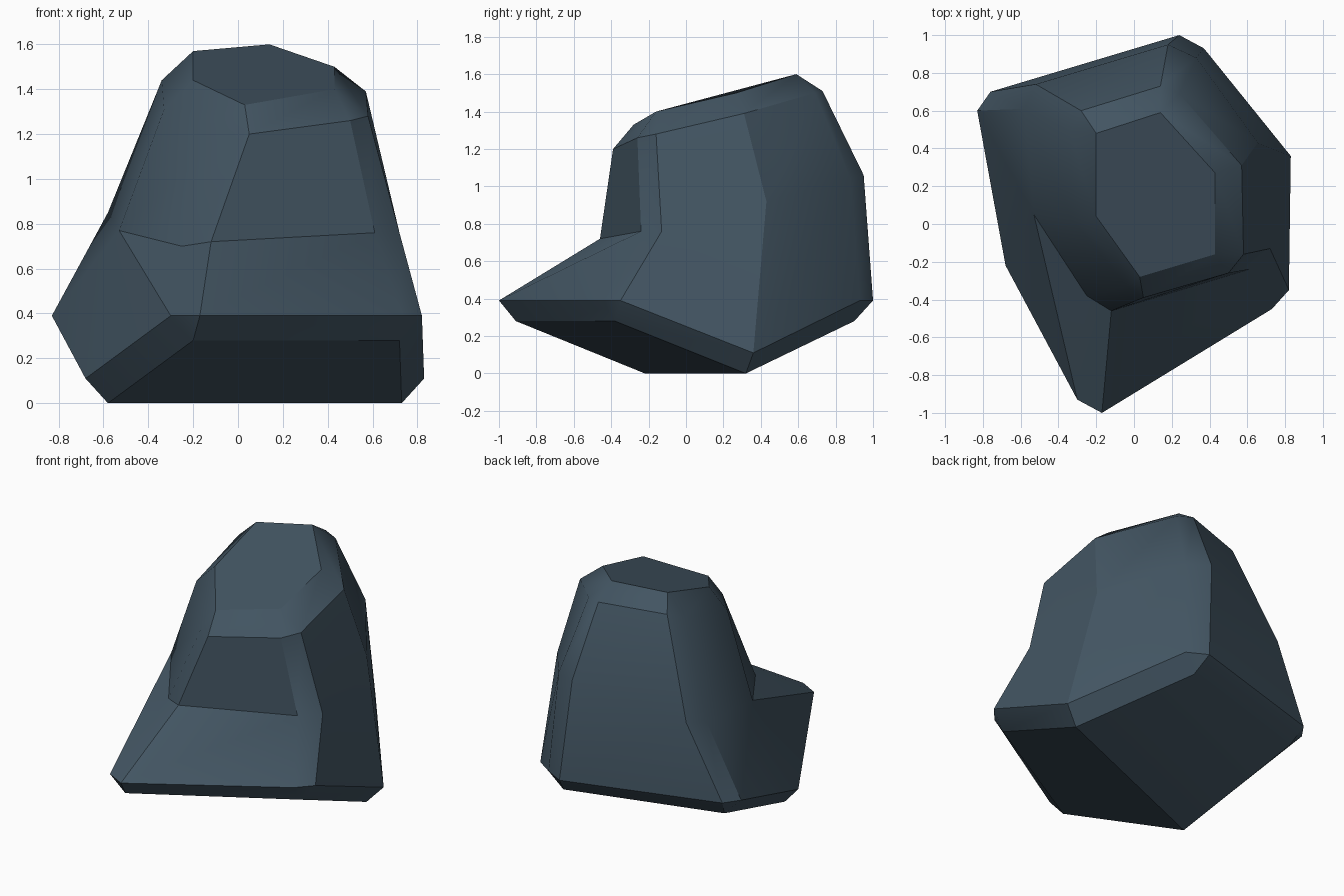
import bpy, bmesh

if "Cube" in bpy.data.objects:
    bpy.data.objects.remove(bpy.data.objects["Cube"])

# Five rings of ten points, from the underside to the crown; each of the five
# chamfered corners has two points, which coincide in the first and last ring.
f1, r2, b = (-.20, -.91, .28), (.72, -.38, .28), (.73, .32, 0)
k3, l3, a = (.28, .90, .28), (-.72, .62, .28), (-.58, -.22, 0)
underside = [f1, f1, r2, r2, b, k3, k3, l3, l3, a]
widest = [(-.30, -.93, .39), (-.17, -1.0, .39), (.73, -.45, .39), (.82, -.35, .39),
          (.83, .36, .11), (.37, .93, .39), (.24, 1.0, .39), (-.76, .70, .39),
          (-.83, .60, .39), (-.68, -.22, .11)]
ledge = [(-.25, -.38, .70), (-.12, -.46, .72), (.61, -.24, .76), (.72, -.13, .76),
         (.655, .43, .92), (.33, .88, 1.04), (.18, .95, 1.06), (-.52, .74, .88),
         (-.58, .61, .85), (-.53, .05, .77)]
shoulder = [(-.04, -.33, 1.21), (.05, -.39, 1.20), (.50, -.26, 1.26), (.58, -.16, 1.28),
            (.57, .31, 1.39), (.24, .69, 1.50), (.14, .73, 1.51), (-.28, .60, 1.49),
            (-.34, .49, 1.44), (-.33, .03, 1.31)]
t1, t2, t3 = (-.20, .48, 1.57), (.14, .59, 1.60), (.43, .27, 1.50)
t4, t5, t6 = (.43, -.16, 1.40), (.03, -.28, 1.33), (-.20, .04, 1.44)
crown = [t5, t5, t4, t4, t3, t2, t2, t1, t1, t6]

bm = bmesh.new()
cache = {}


def vert(p):
    if p not in cache:
        cache[p] = bm.verts.new(p)
    return cache[p]


def face(points):
    unique = list(dict.fromkeys(points))
    if len(unique) > 2:
        bm.faces.new([vert(p) for p in unique])


# Side faces between neighbouring rings
rings = [underside, widest, ledge, shoulder, crown]
for lower, upper in zip(rings, rings[1:]):
    for i in range(10):
        j = (i + 1) % 10
        if lower is widest and i == 9:
            # the left flank folds from the front toe up to the ledge
            face([lower[i], lower[j], upper[i]])
            face([lower[j], upper[j], upper[i]])
        else:
            face([lower[i], lower[j], upper[j], upper[i]])

# Sloping top and keel-shaped underside
face(crown)
face([a, b, r2, f1])
face([a, l3, k3, b])
bmesh.ops.recalc_face_normals(bm, faces=bm.faces)

mesh = bpy.data.meshes.new("boulder")
bm.to_mesh(mesh)
bm.free()
boulder = bpy.data.objects.new("boulder", mesh)
bpy.context.collection.objects.link(boulder)

# Slate colour
slate = bpy.data.materials.new("slate blue stone")
slate.diffuse_color = (.055, .09, .122, 1)
slate.use_nodes = True
slate.node_tree.nodes["Principled BSDF"].inputs["Base Color"].default_value = slate.diffuse_color
mesh.materials.append(slate)

# Soft shading on shallow folds, crisp on the main edges
bpy.context.view_layer.objects.active = boulder
boulder.select_set(True)
bpy.ops.object.shade_smooth_by_angle(angle=0.5236)
